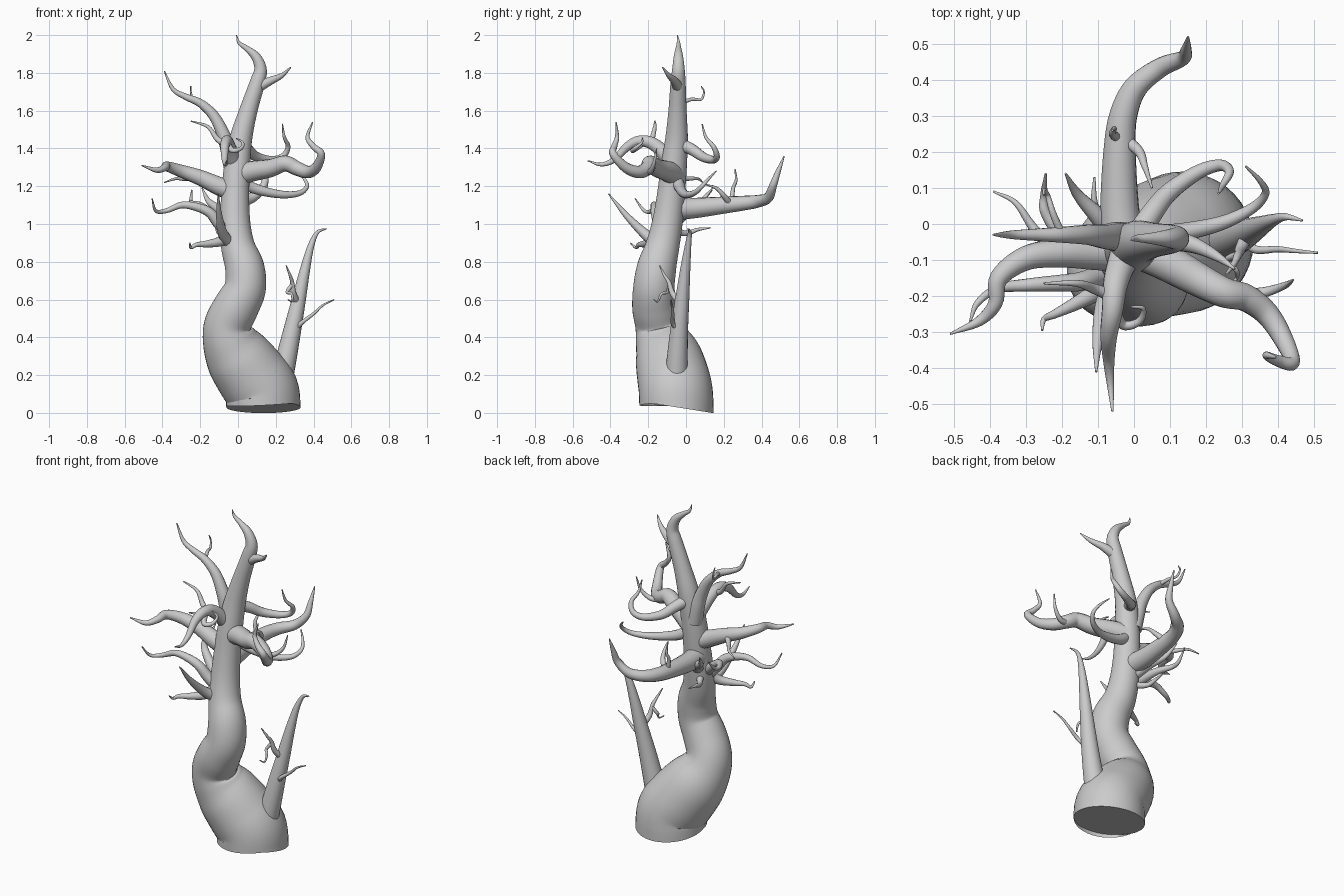
import bpy, bmesh, math
from mathutils import Vector


def spline(vals, steps):
    """Catmull-Rom samples through a list of vectors (x, y, z, radius)."""
    p = [2 * vals[0] - vals[1]] + vals + [2 * vals[-1] - vals[-2]]
    out = []
    for i in range(1, len(p) - 2):
        a, b, c, d = p[i - 1:i + 3]
        for k in range(steps):
            t = k / steps
            out.append(0.5 * (2 * b + (c - a) * t + (2 * a - 5 * b + 4 * c - d) * t * t
                              + (3 * b - a - 3 * c + d) * t ** 3))
    return out + [vals[-1]]


def tube(name, pts, radii, sides=20, steps=6, start_dir=None):
    """Sweep a round section with changing radius along a smooth path."""
    rows = spline([Vector((*p, r)) for p, r in zip(pts, radii)], steps)
    cen = [Vector(v[:3]) for v in rows]
    n = len(cen)
    bm = bmesh.new()
    rings, side = [], Vector((0.31, 0.9, 0.17))
    for i in range(n):
        tan = (cen[min(i + 1, n - 1)] - cen[max(i - 1, 0)]).normalized()
        if i == 0 and start_dir:
            tan = Vector(start_dir).normalized()
        side = (side - tan * side.dot(tan)).normalized()
        other = tan.cross(side)
        r = max(rows[i][3], 0.002)
        rings.append([bm.verts.new(cen[i] + r * (math.cos(a) * side + math.sin(a) * other))
                      for a in (2 * math.pi * k / sides for k in range(sides))])
    for lo, hi in zip(rings, rings[1:]):
        for k in range(sides):
            j = (k + 1) % sides
            bm.faces.new((lo[k], lo[j], hi[j], hi[k]))
    bm.faces.new(rings[0][::-1])
    bm.faces.new(rings[-1])
    bmesh.ops.recalc_face_normals(bm, faces=bm.faces)
    me = bpy.data.meshes.new(name)
    bm.to_mesh(me)
    bm.free()
    ob = bpy.data.objects.new(name, me)
    bpy.context.collection.objects.link(ob)
    bpy.context.view_layer.objects.active = ob
    ob.select_set(True)
    bpy.ops.object.shade_smooth_by_angle(angle=math.radians(50))
    ob.select_set(False)


def branch(name, r, *pts, power=0.9, sides=14):
    """Tapered branch: radius falls from r to a fine point by arc length."""
    v = [Vector(p) for p in pts]
    d = [0.0]
    for a, b in zip(v, v[1:]):
        d.append(d[-1] + (b - a).length)
    tube(name, pts, [0.003 + (r - 0.003) * (1 - x / d[-1]) ** power for x in d], sides)


# Trunk: wide leaning foot, S-bend, tapering to a hooked tip
tube("trunk",
     [(.135, -.05, .03), (.125, -.055, .12), (.07, -.07, .20), (0, -.095, .30),
      (-.045, -.125, .39), (-.053, -.145, .47), (-.01, -.165, .56), (.038, -.17, .66),
      (.035, -.155, .77), (0, -.125, .88), (-.015, -.1, 1.0), (-.015, -.08, 1.15),
      (-.005, -.065, 1.3), (.015, -.05, 1.45), (.055, -.045, 1.6), (.103, -.042, 1.75),
      (.119, -.04, 1.82), (.095, -.04, 1.885), (.045, -.04, 1.93), (.005, -.04, 1.96),
      (-.008, -.045, 2.0)],
     [.197, .195, .19, .175, .145, .125, .12, .11, .104, .09, .081, .074, .069, .06, .048,
      .04, .033, .025, .015, .009, .002], sides=40, steps=5, start_dir=(0, .16, 1))

# Side shoot at the foot with its twigs
branch("side_shoot", .06, (.235, -.05, .2), (.26, -.045, .31), (.29, -.035, .45),
       (.322, -.02, .6), (.353, -.005, .75), (.385, .01, .88), (.42, .02, .955), (.468, .01, .975),
       power=.75, sides=20)
branch("shoot_outer_twig", .014, (.3, -.03, .43), (.335, -.07, .475), (.4, -.07, .525),
       (.45, -.075, .57), (.51, -.08, .6))
branch("shoot_front_twig", .02, (.32, -.02, .57), (.295, -.07, .63), (.287, -.09, .69),
       (.275, -.115, .73), (.255, -.14, .78))
branch("shoot_front_twiglet", .011, (.287, -.085, .68), (.26, -.1, .64), (.285, -.13, .63),
       (.285, -.15, .59), (.265, -.17, .6))

# Left branches
branch("upper_left_branch", .046, (-.03, -.04, 1.3), (-.055, -.035, 1.4), (-.08, -.035, 1.48),
       (-.13, -.03, 1.575), (-.2, -.03, 1.64), (-.28, -.03, 1.675), (-.345, -.03, 1.715),
       (-.39, -.03, 1.81))
branch("upper_left_twig", .012, (-.2, -.03, 1.64), (-.225, .03, 1.66), (-.24, .08, 1.66),
       (-.25, .095, 1.7), (-.25, .08, 1.73))
branch("mid_left_branch", .055, (-.02, -.075, 1.17), (-.1, -.08, 1.2), (-.2, -.08, 1.245),
       (-.3, -.095, 1.28), (-.375, -.15, 1.305), (-.385, -.22, 1.3), (-.43, -.27, 1.285),
       (-.51, -.305, 1.31), power=.8)
branch("mid_left_twig", .018, (-.22, -.08, 1.25), (-.28, -.01, 1.24), (-.33, .06, 1.24),
       (-.39, .09, 1.22))
branch("low_left_branch", .036, (-.03, -.12, .93), (-.1, -.145, 1.0), (-.15, -.16, 1.06),
       (-.22, -.165, 1.09), (-.3, -.17, 1.1), (-.38, -.18, 1.07), (-.435, -.22, 1.07),
       (-.455, -.27, 1.135))
branch("back_left_branch", .04, (-.02, -.08, 1.0), (-.09, .01, 1.07), (-.155, .08, 1.12),
       (-.19, .14, 1.19))
branch("back_left_twig", .032, (-.08, -.1, 1.0), (-.19, -.04, 1.09), (-.245, .03, 1.11),
       (-.25, .08, 1.12), (-.245, .14, 1.18))
branch("lowest_left_branch", .036, (-.03, -.13, .96), (-.09, -.18, .91), (-.16, -.22, .895),
       (-.22, -.25, .89), (-.25, -.265, .875), (-.255, -.295, .9))
branch("lowest_back_twig", .022, (-.04, -.08, .97), (-.09, .0, .95), (-.11, .06, .97),
       (-.11, .13, .98))

# Front branches
branch("low_front_spike", .036, (-.03, -.13, .88), (-.08, -.22, .95), (-.1, -.32, 1.05),
       (-.105, -.41, 1.16))
branch("front_branch", .045, (-.02, -.07, 1.32), (-.05, -.16, 1.415), (-.06, -.24, 1.44),
       (-.07, -.31, 1.41), (-.07, -.38, 1.34), (-.065, -.45, 1.315), (-.06, -.52, 1.335))
branch("front_branch_curl", .019, (-.06, -.23, 1.43), (-.03, -.28, 1.39), (.015, -.27, 1.4),
       (.025, -.235, 1.43), (-.01, -.23, 1.455))
branch("front_branch_twig", .018, (-.06, -.2, 1.42), (-.11, -.18, 1.45), (-.16, -.165, 1.515),
       (-.25, -.165, 1.545))

# Right branches
branch("right_branch", .06, (0, -.06, 1.26), (.08, -.1, 1.28), (.17, -.15, 1.295),
       (.25, -.19, 1.32), (.31, -.205, 1.295), (.37, -.25, 1.275), (.415, -.32, 1.3),
       (.44, -.385, 1.37), (.4, -.38, 1.41), (.368, -.365, 1.46), (.395, -.37, 1.54), power=.85)
branch("right_branch_twig", .02, (.28, -.2, 1.3), (.36, -.19, 1.275), (.42, -.17, 1.32),
       (.442, -.155, 1.4))
branch("back_right_branch", .036, (0, -.05, 1.43), (.05, .03, 1.395), (.1, .09, 1.355),
       (.18, .145, 1.34), (.24, .163, 1.36), (.265, .145, 1.41), (.245, .105, 1.46),
       (.235, .085, 1.53))
branch("low_right_branch", .034, (0, -.06, 1.25), (.06, -.035, 1.2), (.15, -.02, 1.17),
       (.25, .005, 1.155), (.33, .045, 1.165), (.365, .085, 1.2), (.35, .12, 1.24),
       (.31, .16, 1.28))
branch("top_right_branch", .032, (.095, -.04, 1.72), (.17, -.06, 1.757), (.23, -.09, 1.785),
       (.28, -.125, 1.83))

# Rear branch with its twigs
branch("rear_branch", .06, (-.03, -.06, 1.08), (-.04, .05, 1.085), (-.04, .2, 1.1),
       (-.03, .3, 1.11), (.005, .38, 1.12), (.075, .435, 1.14), (.135, .46, 1.2),
       (.145, .485, 1.27), (.15, .52, 1.36), power=.75)
branch("rear_upper_twig", .015, (-.045, .24, 1.11), (-.06, .25, 1.19), (-.055, .265, 1.23),
       (-.06, .26, 1.29))
branch("rear_inner_twig", .018, (-.02, .23, 1.11), (.015, .2, 1.15), (.03, .16, 1.19),
       (.05, .1, 1.21))
